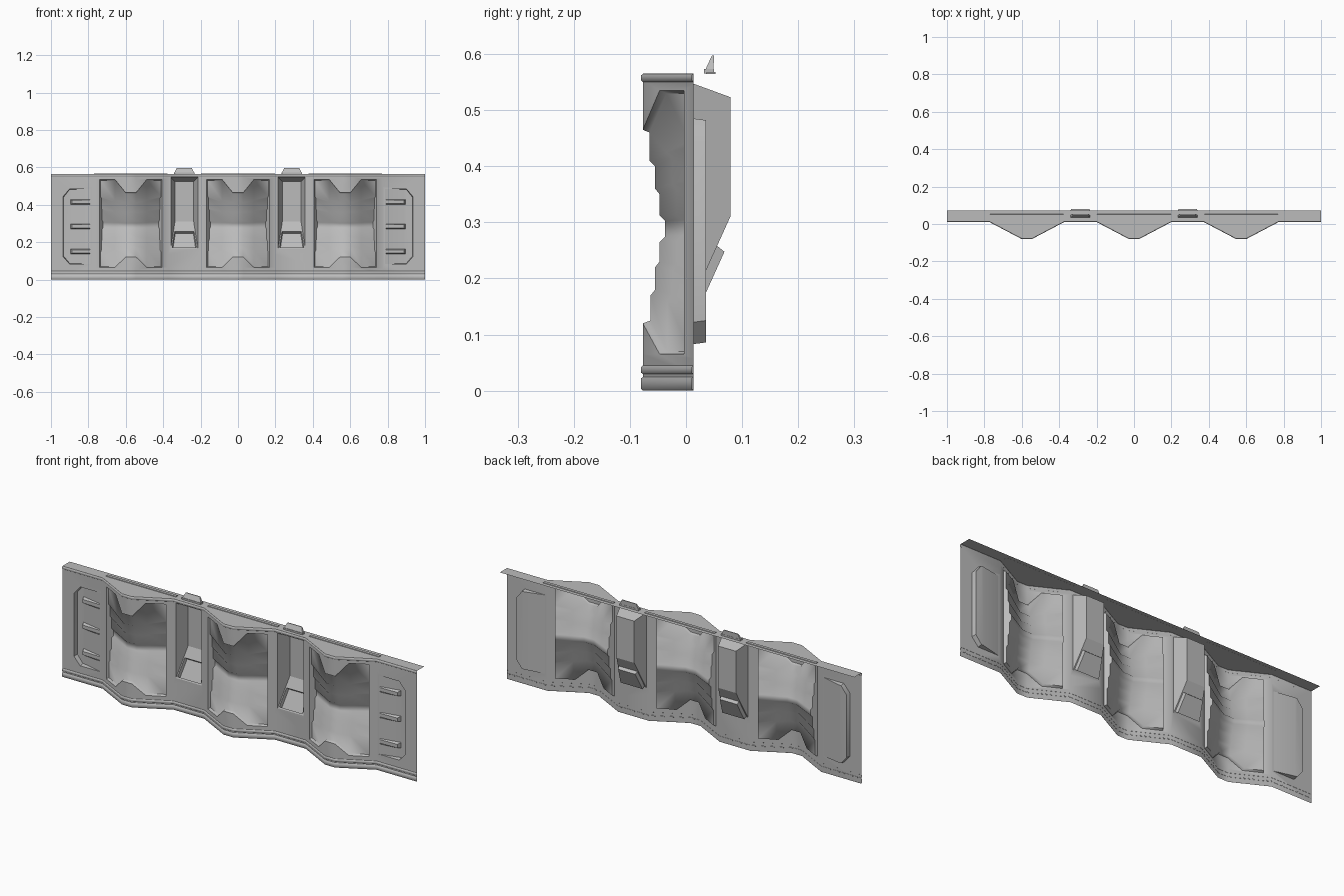
import bpy, bmesh
from math import radians
from mathutils import Vector

if "Cube" in bpy.data.objects:
    bpy.data.objects.remove(bpy.data.objects["Cube"])

CENTRES = (-0.573, 0.0, 0.573)      # the three folded bays
ALCOVES = (-0.287, 0.287)
FLAT, TIP, TOP = 0.0135, -0.077, 0.565
RIDGE, FOOT = 0.028, 0.2            # half widths of the bay tip and foot

METAL = bpy.data.materials.new("dark_grey")
METAL.diffuse_color = (0.5, 0.5, 0.5, 1)
METAL.use_nodes = True
METAL.node_tree.nodes["Principled BSDF"].inputs["Base Color"].default_value = METAL.diffuse_color


def wall_y(x):
    d = min(abs(x - c) for c in CENTRES)
    t = min(1, max(0, (d - RIDGE) / (FOOT - RIDGE)))
    return TIP + (FLAT - TIP) * t


def finish(name, bm, facing=None, smooth=None):
    bmesh.ops.remove_doubles(bm, verts=bm.verts, dist=1e-5)
    bmesh.ops.recalc_face_normals(bm, faces=bm.faces)
    if facing:
        total = sum((f.normal * f.calc_area() for f in bm.faces), Vector())
        if total.dot(Vector(facing)) < 0:
            bmesh.ops.reverse_faces(bm, faces=bm.faces)
    me = bpy.data.meshes.new(name)
    bm.to_mesh(me)
    bm.free()
    me.materials.append(METAL)
    ob = bpy.data.objects.new(name, me)
    bpy.context.collection.objects.link(ob)
    if smooth:
        me.shade_smooth()
        me.set_sharp_from_angle(angle=radians(smooth))
    return ob


def loft(name, rows, facing=None, smooth=None):
    bm = bmesh.new()
    vs = [[bm.verts.new(p) for p in r] for r in rows]
    for a, b in zip(vs, vs[1:]):
        for i in range(len(a) - 1):
            bm.faces.new((a[i], a[i + 1], b[i + 1], b[i]))
    return finish(name, bm, facing, smooth)


def prism(name, a, b):
    """Closed solid between two matching outlines."""
    bm = bmesh.new()
    va, vb = ([bm.verts.new(p) for p in o] for o in (a, b))
    bm.faces.new(va)
    bm.faces.new(vb)
    for i in range(len(va)):
        j = (i + 1) % len(va)
        bm.faces.new((va[i], va[j], vb[j], vb[i]))
    return finish(name, bm)


# Outlines of the openings in the wall sheet
BANDS = [(.465, .535), (.405, .44), (.355, .375), (.307, .312),
         (.27, .275), (.225, .21), (.175, .152), (.12, .065)]
DEPTHS = (.012, .022, .030, .040, .030, .022, .014)
EDGE, NOTCH = 0.168, 0.085
zt, zb = BANDS[0], BANDS[-1]
half = [(RIDGE, zt[0]), (NOTCH, zt[1]), (EDGE, zt[1]),
        (EDGE, zb[1]), (NOTCH, zb[1]), (RIDGE, zb[0])]
bay_hole = half + [(-x, z) for x, z in reversed(half)]
AW, AZ0, AZ1 = 0.0725, 0.165, 0.547
alcove_hole = [(-AW, AZ0), (AW, AZ0), (AW, AZ1), (-AW, AZ1)]
end_hole = [(.785, .485), (.9, .485), (.935, .444), (.935, .122), (.9, .083), (.785, .083)]

# Wall sheet: flat outline with holes, then folded along the bays
loops = [[(-1, 0), (1, 0), (1, TOP), (-1, TOP)]]
loops += [[(x + c, z) for x, z in bay_hole] for c in CENTRES]
loops += [[(x + c, z) for x, z in alcove_hole] for c in ALCOVES]
loops += [[(x * s, z) for x, z in end_hole] for s in (-1, 1)]
bm = bmesh.new()
for lp in loops:
    vs = [bm.verts.new((x, 0, z)) for x, z in lp]
    for i, v in enumerate(vs):
        bm.edges.new((v, vs[(i + 1) % len(vs)]))
bmesh.ops.triangle_fill(bm, edges=bm.edges[:], use_beauty=True, normal=(0, -1, 0))
for c in CENTRES:
    for d in (-FOOT, -RIDGE, RIDGE, FOOT):
        bmesh.ops.bisect_plane(bm, geom=bm.verts[:] + bm.edges[:] + bm.faces[:],
                               plane_co=(c + d, 0, 0), plane_no=(1, 0, 0))
for v in bm.verts:
    v.co.y = wall_y(v.co.x)
finish("wall_sheet", bm, (0, -1, 0), 40)


# Stepped relief plates sunk into each bay
def relief_row(c, off, zr, ze, notch):
    mid = ze if notch else zr + (ze - zr) * (NOTCH - RIDGE) / (EDGE - RIDGE)
    inner = EDGE - 0.5 * off
    right = [(RIDGE, off, zr), (NOTCH, off, mid), (inner, off, ze), (EDGE, 0, ze)]
    cols = [(-x, o, z) for x, o, z in reversed(right)] + right
    return [(c + x, wall_y(c + x) + o, z) for x, o, z in cols]


for c in CENTRES:
    rows = [relief_row(c, 0, *zt, True)]
    for i, off in enumerate(DEPTHS):
        a, b = BANDS[i], BANDS[i + 1]
        rows.append(relief_row(c, off, a[0] - .005, a[1] - .005, i == 0))
        rows.append(relief_row(c, off, b[0] + .005, b[1] + .005, i == len(DEPTHS) - 1))
    rows.append(relief_row(c, 0, *zb, True))
    loft("bay_relief", rows, (0, -1, 0), 60)

# Alcoves: tapered pocket with a sunken tray on the sloping floor
BACK = 0.079


def alcove_half(y):
    return AW - 0.0225 * (y - FLAT) / (BACK - FLAT)


def slope_y(z):
    return FLAT + (BACK - FLAT) * (z - AZ0) / (0.31 - AZ0)


for c in ALCOVES:
    bm = bmesh.new()

    def pair(y, z, inset=0, push=(0, 0)):
        w = alcove_half(y) - inset
        return [bm.verts.new((c + s * w, y + push[0], z + push[1])) for s in (-1, 1)]

    ft, bt, bb, fb = (pair(*p) for p in ((FLAT, AZ1), (BACK, .523), (BACK, .31), (FLAT, AZ0)))
    zs = (.258, .172)
    rim = [pair(slope_y(z), z, .006) for z in zs]
    tray = [pair(slope_y(z), z, .010, (.013, -.0105)) for z in zs]
    for a, b in ((ft, bt), (bt, bb), (bb, rim[0]), (rim[1], fb),
                 (rim[0], tray[0]), (tray[0], tray[1]), (tray[1], rim[1])):
        bm.faces.new((a[0], a[1], b[1], b[0]))
    for k in (0, 1):
        bm.faces.new((ft[k], bt[k], bb[k], fb[k]))
        bm.faces.new((bb[k], rim[0][k], rim[1][k], fb[k]))
        bm.faces.new((rim[0][k], tray[0][k], tray[1][k], rim[1][k]))
    finish("alcove", bm, (0, -1, 0))


# End recesses: ramped floor, chamfered outer corners, three wedge bars
def floor_y(x):
    return FLAT + 0.0225 * min(1, (x - .785) / .105)


for s in (-1, 1):
    bm = bmesh.new()
    hole = end_hole[:1] + [(.89, .485)] + end_hole[1:5] + [(.89, .083)] + end_hole[5:]
    top = [bm.verts.new((s * x, FLAT, z)) for x, z in hole]
    low = [bm.verts.new((s * (x - .003 * (x > .91)), floor_y(x),
                         z + (-.003 if z > .3 else .003) * (x > .79))) for x, z in hole]
    for i in range(len(hole) - 1):
        bm.faces.new((top[i], top[i + 1], low[i + 1], low[i]))
    bm.faces.new((low[0], low[1], low[6], low[7]))
    bm.faces.new(low[1:7])
    finish("end_recess", bm, (0, -1, 0), 40)
    for z in (.15, .284, .415):
        def ring(x0, x1, h, y0, y1):
            return [(s * x0, y0, z - h), (s * x1, y1, z - h),
                    (s * x1, y1, z + h), (s * x0, y0, z + h)]
        prism("end_bar", ring(.79, .896, .014, floor_y(.79) - .0005, floor_y(.896) - .0005),
              ring(.791, .888, .009, FLAT, .016))

# Horizontal trim rails following the folded wall
xs = [-1] + [c + d for c in CENTRES for d in (-FOOT, -RIDGE, RIDGE, FOOT)] + [1]
for name, z0, z1 in (("base_rail", 0, .025), ("upper_base_rail", .029, .045), ("top_rail", .55, TOP)):
    section = [(-.0005, z0), (.003, z0 + .003), (.003, z1 - .003), (-.0005, z1)]
    loft(name, [[(x, wall_y(x) - o, z) for x in xs] for o, z in section], (0, -1, 0), 55)

# Top flange closing the bays and reaching behind the wall
loft("top_flange", [[(x, wall_y(x), TOP) for x in xs], [(x, .072, TOP) for x in xs]], (0, 0, 1))


def slab(name, cx, w0, w1, a, b):
    """Solid from ranges (y0, y1, z) at bottom and top with half widths w0, w1."""
    outlines = [[(cx - w, y0, z), (cx + w, y0, z), (cx + w, y1, z), (cx - w, y1, z)]
                for w, (y0, y1, z) in ((w0, a), (w1, b))]
    prism(name, *outlines)


# Thin strips over the bays and clips over the alcoves
for c in CENTRES:
    slab("top_strip", c, .197, .197, (.036, .053, .5645), (.037, .052, .568))
for c in ALCOVES:
    slab("clip_base", c, .054, .054, (.032, .05, TOP), (.032, .05, .573))
    slab("clip_blade", c, .052, .04, (.035, .049, .573), (.046, .05, .597))
